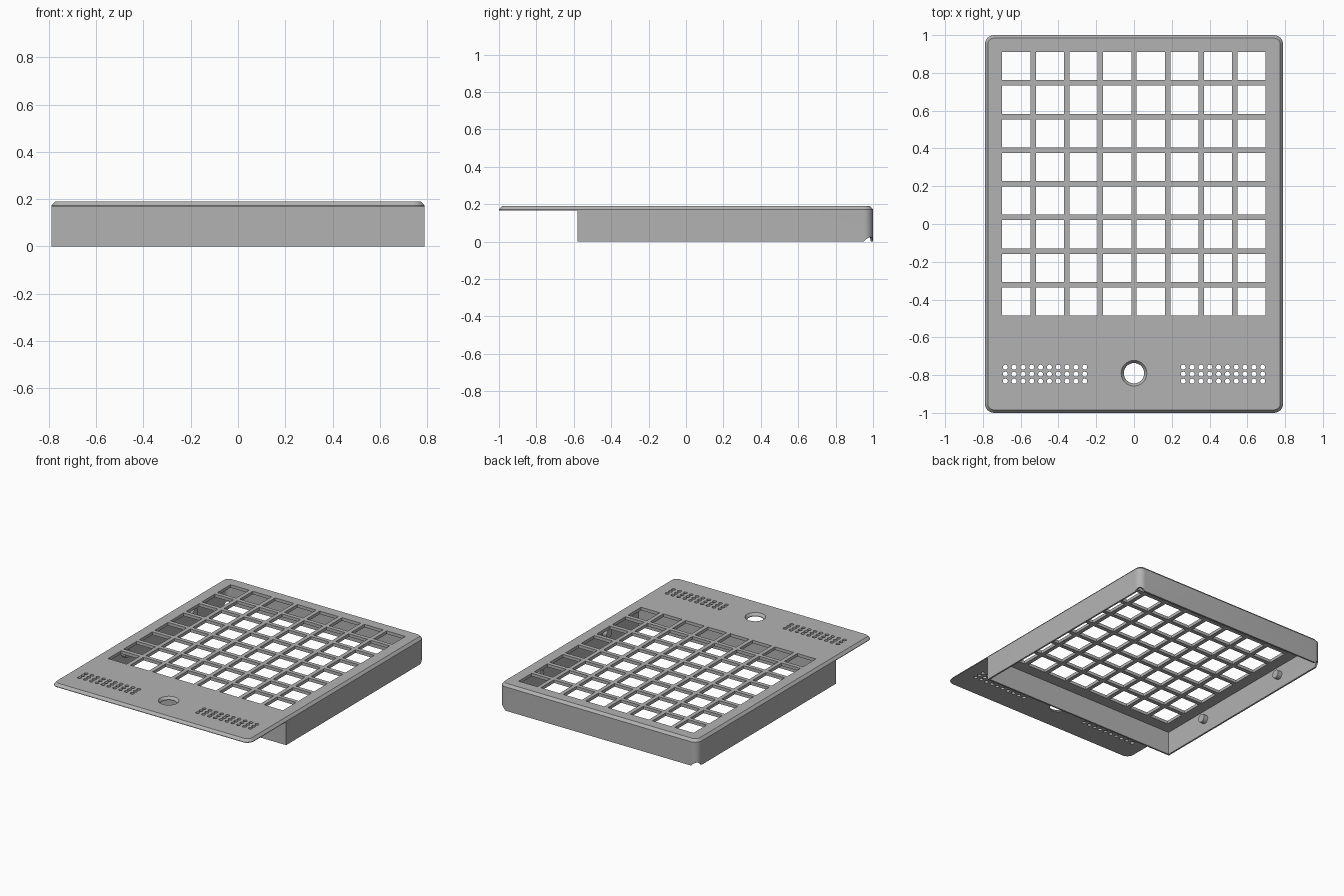
import bpy, bmesh, math
from mathutils import Matrix, Vector

if "Cube" in bpy.data.objects:
    bpy.data.objects.remove(bpy.data.objects["Cube"])

W, TOP, UNDER, FRONT = 0.79, 0.19, 0.168, -0.58
WALL, RADIUS, ARC = 0.012, 0.05, 8

grey = bpy.data.materials.new("plain_grey")
grey.use_nodes = True
grey.diffuse_color = (0.45, 0.45, 0.45, 1)
grey.node_tree.nodes["Principled BSDF"].inputs["Base Color"].default_value = grey.diffuse_color


def make(name, bm):
    bmesh.ops.recalc_face_normals(bm, faces=bm.faces)
    mesh = bpy.data.meshes.new(name)
    bm.to_mesh(mesh)
    bm.free()
    mesh.materials.append(grey)
    obj = bpy.data.objects.new(name, mesh)
    bpy.context.collection.objects.link(obj)
    return obj


def arc(cx, cy, r, start):
    steps = [math.radians(start + 90 * i / ARC) for i in range(ARC + 1)]
    return [(cx + r * math.cos(a), cy + r * math.sin(a)) for a in steps]


def outline(inset):
    x, y, r = W - RADIUS, 1 - RADIUS, RADIUS - inset
    return arc(x, y, r, 0) + arc(-x, y, r, 90) + arc(-x, -y, r, 180) + arc(x, -y, r, 270)


def loft(bm, rings):
    loops = [[bm.verts.new(p) for p in ring] for ring in rings]
    n = len(loops[0])
    for a, b in zip(loops, loops[1:]):
        for i in range(n):
            bm.faces.new((a[i], a[(i + 1) % n], b[(i + 1) % n], b[i]))
    return loops


def cylinder(bm, x, y, z, r1, r2, depth, sides, turn=Matrix()):
    bmesh.ops.create_cone(bm, cap_ends=True, segments=sides, radius1=r1, radius2=r2,
                          depth=depth, matrix=Matrix.Translation((x, y, z)) @ turn)


# Top plate with a chamfered rim
bm = bmesh.new()
loops = loft(bm, [[(x, y, z) for x, y in outline(d)]
                  for d, z in ((0, UNDER), (0, UNDER + 0.004), (0.016, TOP))])
bm.faces.new(loops[0])
bm.faces.new(loops[-1])
plate = make("top_plate", bm)

# Cutter for the window grid, speaker holes and countersunk button hole
bm = bmesh.new()
for col in range(8):
    for row in range(8):
        spot = Vector(((col - 3.5) * 0.178, 0.213 + (row - 3.5) * 0.178, TOP))
        bmesh.ops.create_cube(bm, matrix=Matrix.Translation(spot) @ Matrix.Diagonal((0.149, 0.149, 0.2, 1)))
for side in (-1, 1):
    for col in range(10):
        for row in (-1, 0, 1):
            cylinder(bm, side * (0.261 + col * 0.0467), -0.795 + row * 0.037, TOP, 0.0135, 0.0135, 0.2, 12)
button = loft(bm, [[(r * math.cos(i * math.tau / 32), -0.79 + r * math.sin(i * math.tau / 32), z)
                    for i in range(32)]
                   for r, z in ((0.054, 0.1), (0.054, UNDER + 0.004), (0.068, TOP), (0.068, 0.25))])
bm.faces.new(button[0])
bm.faces.new(button[-1])
cutter = make("hole_cutter", bm)
cutter.hide_render = True
cutter.hide_viewport = True
cut = plate.modifiers.new("holes", 'BOOLEAN')
cut.operation, cut.solver, cut.object = 'DIFFERENCE', 'EXACT', cutter


# Open skirt below the plate, with its rounded rear corners lifted at the bottom
def skirt_ring(inset, low):
    x, y, r = W - RADIUS, 1 - RADIUS, RADIUS - inset
    lift = [0.025 * math.sin(math.pi * i / ARC) if low else 0 for i in range(ARC + 1)]
    z = 0 if low else UNDER + 0.002
    pts = [(px, py, z + h) for (px, py), h in
           zip(arc(x, y, r, 0) + arc(-x, y, r, 90), lift + lift)]
    return pts + [(inset - W, FRONT + inset, z), (W - inset, FRONT + inset, z)]


bm = bmesh.new()
first = skirt_ring(0, True)
loft(bm, [first, skirt_ring(0, False), skirt_ring(WALL, False), skirt_ring(WALL, True), first])
bmesh.ops.remove_doubles(bm, verts=bm.verts, dist=0.0001)
skirt = make("skirt_wall", bm)

# Short locating pegs inside the side walls
bm = bmesh.new()
for side in (-1, 1):
    for y in (-0.19, 0.58):
        cylinder(bm, side * (W - 0.025), y, 0.1, 0.03, 0.03, 0.04, 16, Matrix.Rotation(math.pi / 2, 4, 'Y'))
pegs = make("locating_pegs", bm)

# Smooth the rounded parts
for obj in (skirt, pegs):
    bpy.ops.object.select_all(action='DESELECT')
    obj.select_set(True)
    bpy.context.view_layer.objects.active = obj
    bpy.ops.object.shade_smooth_by_angle(angle=math.radians(30))
